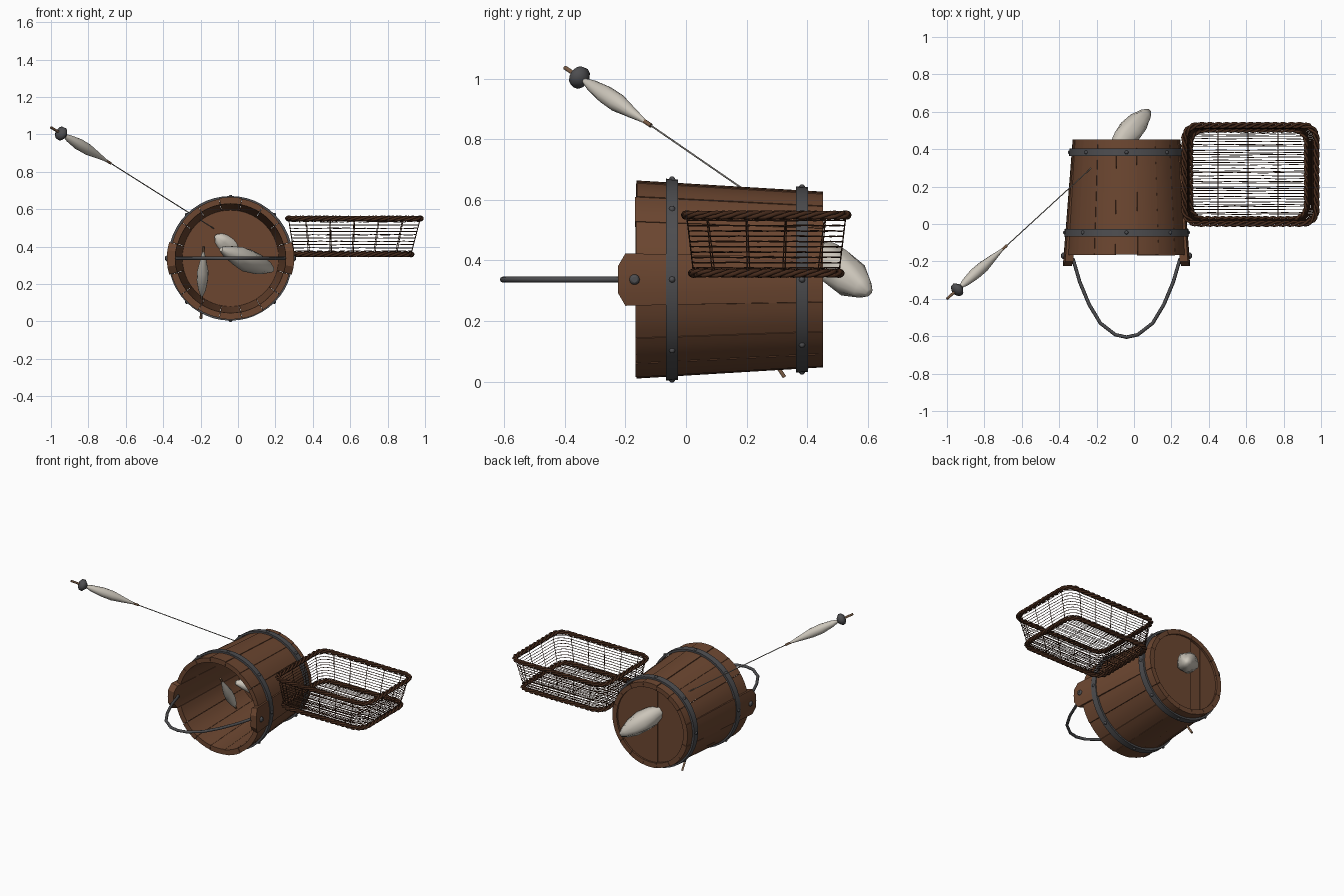
import bpy, bmesh, math, random
from mathutils import Vector

random.seed(4)
cube = bpy.data.objects.get("Cube")
if cube:
    bpy.data.objects.remove(cube, do_unlink=True)


def material(name, rgb):
    m = bpy.data.materials.new(name)
    m.use_nodes = True
    m.diffuse_color = (*rgb, 1)
    bsdf = m.node_tree.nodes["Principled BSDF"]
    bsdf.inputs["Base Color"].default_value = (*rgb, 1)
    bsdf.inputs["Roughness"].default_value = 0.8
    return m


WOOD = material("bucket wood", (0.15, 0.062, 0.03))
WICKER = material("dark wicker", (0.06, 0.023, 0.011))
METAL = material("grey iron", (0.075, 0.075, 0.08))
WOOL = material("pale wool", (0.6, 0.56, 0.49))
STICK = material("spindle stick", (0.2, 0.11, 0.06))
THREAD = material("spun thread", (0.3, 0.28, 0.25))

CX, CZ = -0.04, 0.337           # bucket axis runs along y
Y0, Y1 = -0.165, 0.452          # open mouth, closed bottom


def finish(name, bm, mat, smooth=None):
    bmesh.ops.recalc_face_normals(bm, faces=bm.faces)
    me = bpy.data.meshes.new(name)
    bm.to_mesh(me)
    bm.free()
    me.materials.append(mat)
    ob = bpy.data.objects.new(name, me)
    bpy.context.collection.objects.link(ob)
    if smooth:
        bpy.ops.object.select_all(action='DESELECT')
        ob.select_set(True)
        bpy.context.view_layer.objects.active = ob
        bpy.ops.object.shade_smooth_by_angle(angle=math.radians(smooth))
    return ob


def tubes(name, paths, radius, mat, closed=False, res=1):
    """Round wires along point lists, turned into one mesh."""
    cu = bpy.data.curves.new(name, 'CURVE')
    cu.dimensions = '3D'
    cu.bevel_depth = radius
    cu.bevel_resolution = res
    cu.use_fill_caps = True
    for pts in paths:
        sp = cu.splines.new('POLY')
        sp.points.add(len(pts) - 1)
        for p, q in zip(sp.points, pts):
            p.co = (*q, 1)
        sp.use_cyclic_u = closed
    cu.materials.append(mat)
    ob = bpy.data.objects.new(name, cu)
    bpy.context.collection.objects.link(ob)
    bpy.ops.object.select_all(action='DESELECT')
    ob.select_set(True)
    bpy.context.view_layer.objects.active = ob
    bpy.ops.object.convert(target='MESH')
    return ob


def lathe(name, a, b, profile, mat, sides=12, lumps=0.0, smooth=60):
    """Turned body from a to b; profile holds (fraction, radius)."""
    a, b = Vector(a), Vector(b)
    turn = (b - a).to_track_quat('Z', 'Y')
    bm = bmesh.new()
    rings = []
    for t, r in profile:
        ring = []
        for i in range(sides):
            g = math.tau * i / sides
            k = r * (1 + random.uniform(-lumps, lumps))
            ring.append(bm.verts.new(a.lerp(b, t) + turn @ Vector((k * math.cos(g), k * math.sin(g), 0))))
        rings.append(ring)
    for p, q in zip(rings, rings[1:]):
        for i in range(sides):
            j = (i + 1) % sides
            bm.faces.new((p[i], p[j], q[j], q[i]))
    bm.faces.new(rings[0])
    bm.faces.new(rings[-1])
    return finish(name, bm, mat, smooth)


def radius_at(y):
    return 0.325 - 0.037 * (y - Y0) / (Y1 - Y0)


def on_bucket(angle, r, y):
    return Vector((CX + r * math.cos(angle), y, CZ + r * math.sin(angle)))


# Bucket staves, with a taller handle stave on each side
def stave(name, mid, half, ear):
    bm = bmesh.new()
    n = 4
    bump = 0.012 if ear else random.uniform(-0.004, 0.004)
    front = Y0 + random.uniform(-0.003, 0.003)
    rows = []
    for k in range(n + 1):
        f = 2 * k / n - 1
        y = front
        if ear:
            y = -0.2 if abs(f) == 1 else -0.225
        g = mid + f * half * 0.985
        rows.append([bm.verts.new(on_bucket(g, radius_at(yy) + d, yy))
                     for d, yy in ((bump, y), (0 if ear else bump, Y1), (-0.033, Y1), (-0.033, y))])
    for p, q in zip(rows, rows[1:]):
        for i in range(4):
            j = (i + 1) % 4
            bm.faces.new((p[i], p[j], q[j], q[i]))
    bm.faces.new(rows[0])
    bm.faces.new(rows[-1])
    finish(name, bm, WOOD, 25)


EAR = math.radians(15)
PER_SIDE = 7
step = (math.pi - 2 * EAR) / PER_SIDE
for s in range(2):
    base = s * math.pi
    stave("handle_stave", base, EAR, True)
    for i in range(PER_SIDE):
        stave("stave", base + EAR + (i + 0.5) * step, step / 2, False)

# Bucket bottom made of planks
cuts = (-0.3, -0.13, -0.05, 0.06, 0.16, 0.3)
for lo, hi in zip(cuts, cuts[1:]):
    bm = bmesh.new()
    bmesh.ops.create_cone(bm, cap_ends=True, segments=40, radius1=0.268, radius2=0.268, depth=0.025)
    for v in bm.verts:
        x, y, z = v.co
        v.co = (x, z, y)
    for x, sign in ((lo, -1), (hi, 1)):
        geom = bm.verts[:] + bm.edges[:] + bm.faces[:]
        bmesh.ops.bisect_plane(bm, geom=geom, plane_co=(x, 0, 0), plane_no=(sign, 0, 0), clear_outer=True)
        bmesh.ops.holes_fill(bm, edges=[e for e in bm.edges if e.is_boundary])
    bmesh.ops.translate(bm, verts=bm.verts, vec=(CX, 0.424 + random.uniform(-0.004, 0.004), CZ))
    finish("bottom_plank", bm, WOOD)

# Iron hoops and their rivets
for yc in (-0.046, 0.383):
    bm = bmesh.new()
    rows = []
    for i in range(48):
        g = math.tau * i / 48
        rows.append([bm.verts.new(on_bucket(g, radius_at(y) + d, y))
                     for d, y in ((0.0, yc - 0.02), (0.014, yc - 0.02), (0.014, yc + 0.02), (0.0, yc + 0.02))])
    for i in range(48):
        p, q = rows[i], rows[(i + 1) % 48]
        for k in range(4):
            bm.faces.new((p[k], p[(k + 1) % 4], q[(k + 1) % 4], q[k]))
    finish("hoop", bm, METAL, 30)
    for i in range(8):
        g = i * math.pi / 4
        r = radius_at(yc) + 0.01
        lathe("hoop_rivet", on_bucket(g, r, yc), on_bucket(g, r + 0.012, yc),
              ((0, 0.012), (0.6, 0.009), (1, 0.004)), METAL, 8)

# Bail handle through the two tall staves
half = ((0.0, -0.605), (0.06, -0.592), (0.14, -0.53), (0.2, -0.43), (0.25, -0.31), (0.285, -0.19), (0.31, -0.17), (0.35, -0.17))
path = [(CX - x, y, CZ) for x, y in reversed(half)] + [(CX + x, y, CZ) for x, y in half[1:]]
tubes("bail_handle", [path], 0.0095, METAL, res=2)
for s in (-1, 1):
    lathe("handle_end", (CX + s * 0.33, -0.17, CZ), (CX + s * 0.348, -0.17, CZ),
          ((0, 0.018), (0.6, 0.017), (1, 0.01)), METAL, 10)


# Wicker basket: rounded rectangle, t = 0 at the base and 1 at the rim
def loop(t, n=144):
    x0, x1 = 0.30 - 0.03 * t, 0.925 + 0.05 * t
    y0, y1 = 0.025 - 0.023 * t, 0.505 + 0.023 * t
    r = 0.07
    corners = ((x1 - r, y1 - r), (x0 + r, y1 - r), (x0 + r, y0 + r), (x1 - r, y0 + r))
    pts = []
    for c, (x, y) in enumerate(corners):
        for k in range(7):
            g = (c + k / 6) * math.pi / 2
            pts.append(Vector((x + r * math.cos(g), y + r * math.sin(g), 0.358 + 0.192 * t)))
    pts.append(pts[0])
    lengths = [(b - a).length for a, b in zip(pts, pts[1:])]
    out, seg, done = [], 0, 0.0
    for i in range(n):
        d = sum(lengths) * i / n
        while d > done + lengths[seg]:
            done += lengths[seg]
            seg += 1
        out.append(pts[seg].lerp(pts[seg + 1], (d - done) / lengths[seg]))
    return out


def braid(t, phase, turns=18):
    pts, out = loop(t), []
    for i, p in enumerate(pts):
        tan = (pts[(i + 1) % len(pts)] - pts[i - 1]).normalized()
        g = phase + math.tau * turns * i / len(pts)
        side = Vector((tan.y, -tan.x, 0))
        out.append(p + side * 0.011 * math.cos(g) + Vector((0, 0, 0.008 * math.sin(g))))
    return out


for name, t in (("basket_rim", 1), ("basket_base_rim", 0)):
    tubes(name, [braid(t, k * math.tau / 3) for k in range(3)], 0.0075, WICKER, True)

rows = []
for k in range(1, 11):
    ring = loop(k / 11, 72)
    for i, p in enumerate(ring):
        p.z += random.uniform(-0.0015, 0.0015)
    rows.append(ring)
tubes("basket_weave", rows, 0.0021, WICKER, True, 0)

low, high = loop(0, 36), loop(1, 36)
tubes("basket_stakes", [(a, b) for a, b in zip(low[::2], high[::2])], 0.0022, WICKER, res=0)

strips = []
for k in range(34):
    y = 0.035 + 0.46 * k / 33 + random.uniform(-0.004, 0.004)
    strips.append([(0.31 + 0.61 * i / 8, y + random.uniform(-0.002, 0.002), 0.356) for i in range(9)])
tubes("basket_floor", strips, 0.0021, WICKER, res=0)
tubes("floor_stakes", [((x, 0.03, 0.354), (x, 0.5, 0.354)) for x in (0.45, 0.61, 0.77)], 0.0025, WICKER, res=0)

# Drop spindle with whorl, wool and thread
COP = ((0, 0.008), (0.12, 0.02), (0.35, 0.031), (0.55, 0.03), (0.8, 0.017), (1, 0.006))
tip, end = Vector((-1.0, -0.4, 1.037)), Vector((-0.68, -0.115, 0.845))
tubes("spindle_shaft", [(tip, end)], 0.007, STICK)
lathe("spindle_whorl", tip.lerp(end, 0.12), tip.lerp(end, 0.23),
      ((0, 0.018), (0.25, 0.036), (0.6, 0.038), (1, 0.016)), METAL, 12)
lathe("spindle_wool", tip.lerp(end, 0.22), tip.lerp(end, 0.93), COP, WOOL, 12, 0.06)
tubes("thread", [(end, (-0.13, 0.39, 0.497))], 0.0028, THREAD)

# Second spindle inside the bucket
low_end, top_end = Vector((-0.198, 0.325, 0.015)), Vector((-0.184, 0.07, 0.4))
tubes("inner_spindle_shaft", [(low_end, top_end)], 0.007, STICK)
lathe("inner_spindle_wool", low_end.lerp(top_end, 0.32), low_end.lerp(top_end, 0.93), COP, WOOL, 12, 0.06)

# Loose fleece, one piece inside and one behind the bottom
FLEECE = ((0, 0.012), (0.12, 0.035), (0.3, 0.055), (0.5, 0.06), (0.72, 0.052), (0.9, 0.032), (1, 0.012))
lathe("inner_fleece", (-0.09, 0.1, 0.385), (0.185, 0.37, 0.275), FLEECE, WOOL, 14, 0.12)
lathe("outer_fleece", (-0.115, 0.39, 0.455), (0.08, 0.605, 0.295),
      [(t, r * 1.12) for t, r in FLEECE], WOOL, 14, 0.12)
